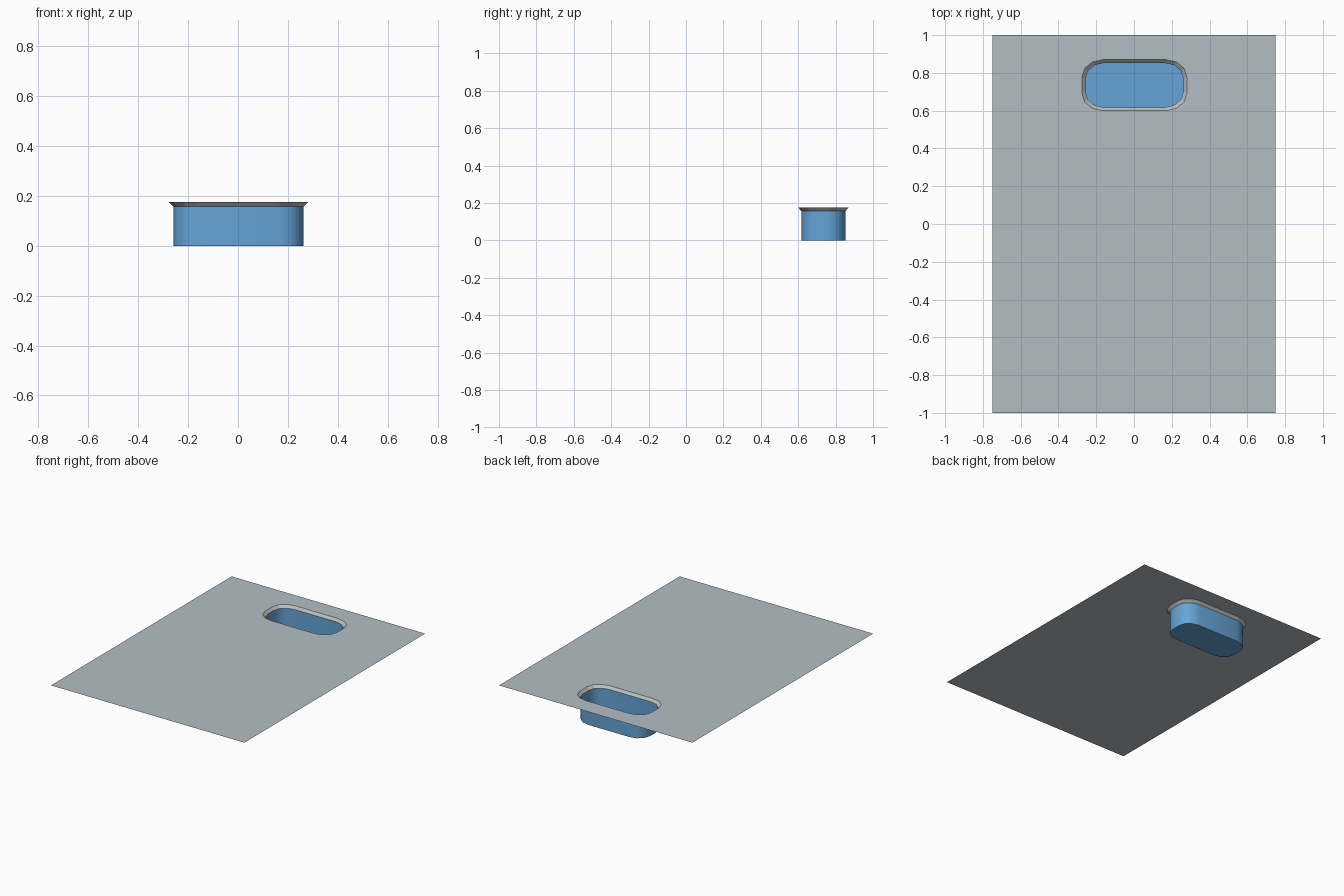
import bpy, bmesh, math

if "Cube" in bpy.data.objects:
    bpy.data.objects.remove(bpy.data.objects["Cube"])

CX, CY = 0.002, 0.735       # centre of the sink opening
TOP, LIP = 0.175, 0.157     # counter height, lower edge of the lip


def material(name, rgb):
    m = bpy.data.materials.new(name)
    m.diffuse_color = (*rgb, 1)
    m.use_nodes = True
    m.node_tree.nodes["Principled BSDF"].inputs["Base Color"].default_value = m.diffuse_color
    return m


def outline(hx, hy, rx, ry, seg=3):
    """Rounded rectangle, counter-clockwise."""
    pts = []
    for q, (sx, sy) in enumerate([(1, 1), (-1, 1), (-1, -1), (1, -1)]):
        for i in range(seg + 1):
            a = math.radians(90 * q + 90 * i / seg)
            pts.append((CX + sx * (hx - rx) + rx * math.cos(a),
                        CY + sy * (hy - ry) + ry * math.sin(a)))
    return pts


def ring(bm, pts, z):
    return [bm.verts.new((x, y, z)) for x, y in pts]


def bridge(bm, low, high):
    n = len(low)
    for i in range(n):
        j = (i + 1) % n
        bm.faces.new((low[i], high[i], high[j], low[j]))   # faces inward


def finish(bm, name, mat):
    me = bpy.data.meshes.new(name)
    bm.to_mesh(me)
    bm.free()
    ob = bpy.data.objects.new(name, me)
    bpy.context.collection.objects.link(ob)
    me.materials.append(mat)
    return ob


counter_grey = material("counter grey", (0.45, 0.52, 0.55))
lip_grey = material("lip grey", (0.50, 0.51, 0.51))
basin_blue = material("basin blue", (0.13, 0.37, 0.68))

opening = outline(0.278, 0.135, 0.11, 0.093)
inner = outline(0.260, 0.118, 0.10, 0.085)

# counter sheet with the opening cut out
bm = bmesh.new()
for loop in (ring(bm, [(-.75, -1), (.75, -1), (.75, 1), (-.75, 1)], TOP),
             ring(bm, opening, TOP)):
    for i, v in enumerate(loop):
        bm.edges.new((v, loop[(i + 1) % len(loop)]))
bmesh.ops.triangle_fill(bm, edges=bm.edges[:], use_beauty=True, normal=(0, 0, 1))
for f in bm.faces:
    f.normal_update()
    if f.normal.z < 0:
        f.normal_flip()
finish(bm, "counter_sheet", counter_grey)

# sloping lip around the opening
bm = bmesh.new()
bridge(bm, ring(bm, inner, LIP), ring(bm, opening, TOP))
finish(bm, "opening_lip", lip_grey)

# basin walls and floor
bm = bmesh.new()
floor = ring(bm, inner, 0)
bridge(bm, floor, ring(bm, inner, LIP))
bm.faces.new(floor)
basin = finish(bm, "basin", basin_blue)
bpy.context.view_layer.objects.active = basin
basin.select_set(True)
bpy.ops.object.shade_smooth_by_angle(angle=math.radians(40))
